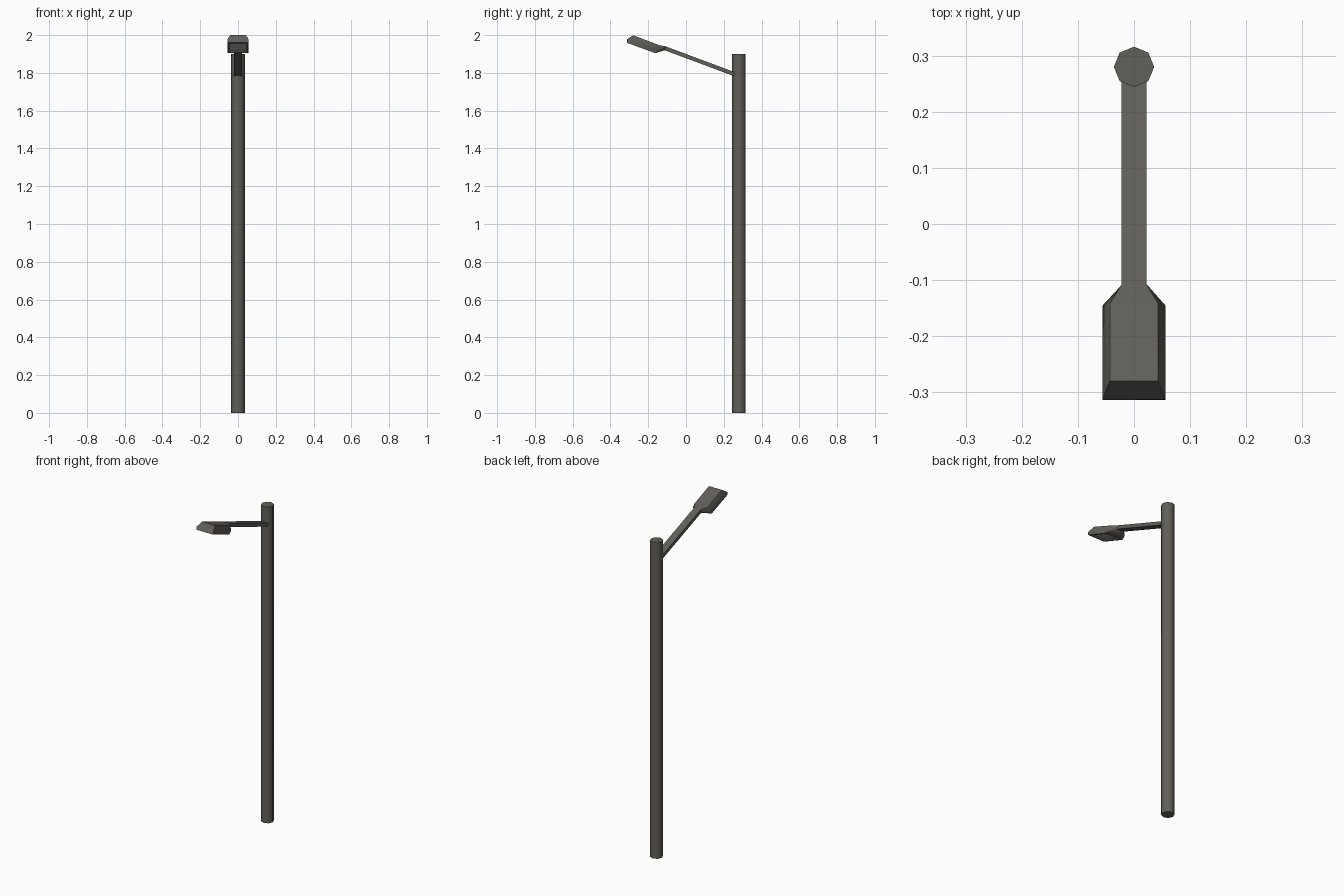
import bpy, bmesh, math
from mathutils import Vector

if "Cube" in bpy.data.objects:
    bpy.data.objects.remove(bpy.data.objects["Cube"])

TILT = math.radians(20.5)
ROOT = Vector((0, 0.25, 1.797))
ALONG = Vector((0, -math.cos(TILT), math.sin(TILT)))
UP = Vector((0, math.sin(TILT), math.cos(TILT)))


def material(name, rgb):
    m = bpy.data.materials.new(name)
    m.diffuse_color = (*rgb, 1)
    m.use_nodes = True
    m.node_tree.nodes["Principled BSDF"].inputs["Base Color"].default_value = m.diffuse_color
    return m


metal = material("dark_metal", (0.12, 0.115, 0.10))
glass = material("pale_lens", (0.45, 0.46, 0.47))


def finish(name, bm, mats, angle):
    bmesh.ops.recalc_face_normals(bm, faces=bm.faces)
    me = bpy.data.meshes.new(name)
    bm.to_mesh(me)
    bm.free()
    ob = bpy.data.objects.new(name, me)
    bpy.context.collection.objects.link(ob)
    for m in mats:
        me.materials.append(m)
    bpy.ops.object.select_all(action='DESELECT')
    ob.select_set(True)
    bpy.context.view_layer.objects.active = ob
    bpy.ops.object.shade_smooth_by_angle(angle=math.radians(angle))
    return ob


def loft(sections):
    """Mirrored sections of (half width, distance along arm, height), top to bottom."""
    bm = bmesh.new()
    rings = []
    for sec in sections:
        pts = list(sec) + [(-x, u, v) for x, u, v in reversed(sec)]
        rings.append([bm.verts.new(ROOT + Vector((x, 0, 0)) + ALONG * u + UP * v)
                      for x, u, v in pts])
    n = len(rings[0])
    for a, b in zip(rings, rings[1:]):
        for i in range(n):
            j = (i + 1) % n
            bm.faces.new((a[i], a[j], b[j], b[i]))
    bm.faces.new(rings[0])
    bm.faces.new(rings[-1])
    return bm


# Octagonal pole
bm = bmesh.new()
bmesh.ops.create_cone(bm, cap_ends=True, segments=8, radius1=0.036, radius2=0.036, depth=1.9)
bmesh.ops.translate(bm, verts=bm.verts, vec=(0, 0.28, 0.95))
finish("pole", bm, [metal], 50)

# Rising flat arm
finish("arm", loft([[(0.022, u, 0.009), (0.022, u, -0.012)] for u in (-0.02, 0.39)]), [metal], 30)

# Lamp head: neck, shoulder and tip sections
bm = loft([
    [(0.021, 0.383, 0.009), (0.022, 0.383, 0.0), (0.022, 0.383, -0.012)],
    [(0.043, 0.420, 0.003), (0.056, 0.413, -0.024), (0.056, 0.425, -0.044)],
    [(0.043, 0.567, 0.004), (0.056, 0.590, -0.028), (0.056, 0.585, -0.045)],
])
bmesh.ops.recalc_face_normals(bm, faces=bm.faces)

# Recessed lens on the underside
lens = max((f for f in bm.faces if f.normal.dot(UP) < -0.95), key=lambda f: f.calc_area())
bmesh.ops.inset_individual(bm, faces=[lens], thickness=0.014)
bmesh.ops.inset_individual(bm, faces=[lens], thickness=0.003, depth=-0.008)
lens.material_index = 1
finish("lamp_head", bm, [metal, glass], 50)
